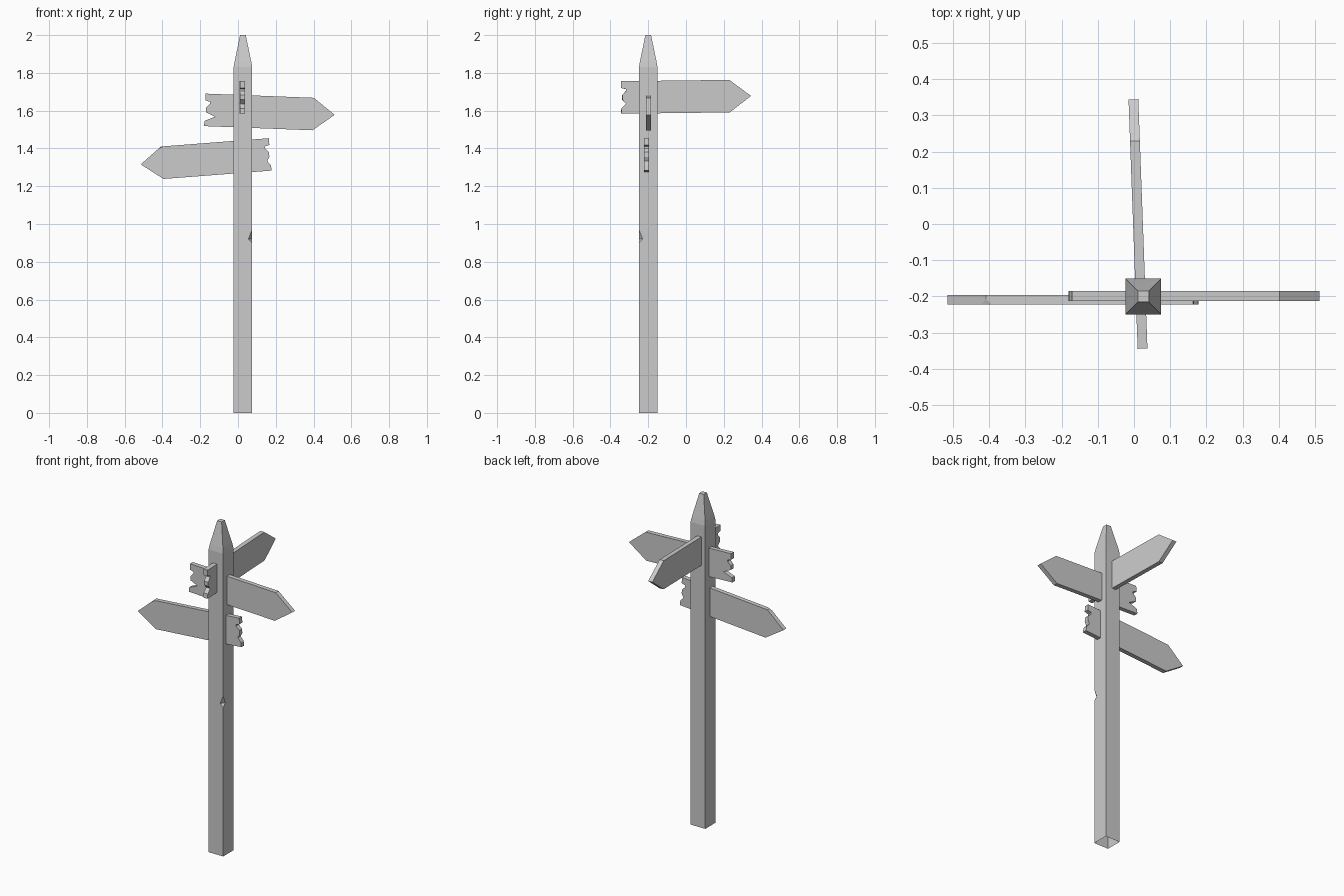
import bpy, bmesh
from math import radians
from mathutils import Matrix, Vector

if "Cube" in bpy.data.objects:
    bpy.data.objects.remove(bpy.data.objects["Cube"])

CX, CY = 0.026, -0.2


def finish(bm, name):
    bmesh.ops.recalc_face_normals(bm, faces=bm.faces)
    mesh = bpy.data.meshes.new(name)
    bm.to_mesh(mesh)
    bm.free()
    obj = bpy.data.objects.new(name, mesh)
    bpy.context.collection.objects.link(obj)
    return obj


def make_post():
    # square post with an open base and tapered tip
    bm = bmesh.new()
    corners = [(-1, -1), (1, -1), (1, 1), (-1, 1)]
    rings = [[bm.verts.new((CX + r * x, CY + r * y, z)) for x, y in corners]
             for r, z in [(0.049, 0), (0.049, 1.83), (0.044, 1.86), (0.015, 2.0)]]

    # chipped front right corner
    x, y = CX + 0.049, CY - 0.049
    low, high, left, back = [bm.verts.new(p) for p in (
        (x, y, 0.90), (x, y, 0.97), (x - 0.02, y, 0.92), (x, y + 0.02, 0.92))]
    bm.faces.new((low, left, back))
    bm.faces.new((high, left, back))

    for k in range(3):
        a, b = rings[k], rings[k + 1]
        for i in range(4):
            j = (i + 1) % 4
            loop = [a[i], a[j], b[j], b[i]]
            if k == 0 and i == 0:
                loop[2:2] = [low, left, high]
            elif k == 0 and i == 1:
                loop += [high, back, low]
            bm.faces.new(loop)
    bm.faces.new(rings[3])
    return finish(bm, "post")


def make_sign(name, center, yaw, tilt, notches, chipped=False):
    # arrow board with a splintered tail, extruded to board thickness
    n1, n2 = notches
    h, t = 0.086, 0.0135
    outline = [(-0.343, h), (-0.343, 0.05), (-0.343 + n1, 0.044),
               (-0.343 + n1, 0.034), (-0.338, 0.012), (-0.338, -0.012),
               (-0.343 + n2, -0.034), (-0.343, -0.058), (-0.345, -h),
               (0.23, -h), (0.344, 0), (0.23, h)]
    bm = bmesh.new()
    front = [bm.verts.new((u, -t, v)) for u, v in outline]
    back = [bm.verts.new((u, t, v)) for u, v in outline]
    bm.faces.new(front)
    bm.faces.new(back[::-1])
    for i in range(len(outline)):
        j = (i + 1) % len(outline)
        bm.faces.new((front[i], front[j], back[j], back[i]))
    bmesh.ops.recalc_face_normals(bm, faces=bm.faces)
    if chipped:
        bmesh.ops.bevel(bm, geom=[back[-1]], offset=0.016,
                        segments=1, affect='VERTICES')
    bm.transform(Matrix.Translation(Vector(center))
                 @ Matrix.Rotation(radians(yaw), 4, 'Z')
                 @ Matrix.Rotation(radians(-tilt), 4, 'Y'))
    return finish(bm, name)


make_post()
make_sign("right_sign", (0.168, -0.199, 1.591), 0, -2.2, (0.025, 0.055))
make_sign("left_sign", (-0.172, -0.209, 1.342), 180, -4.4, (0.025, 0.018), True)
make_sign("back_sign", (0.011, 0, 1.674), 92.1, 0.7, (0.025, 0.025))
